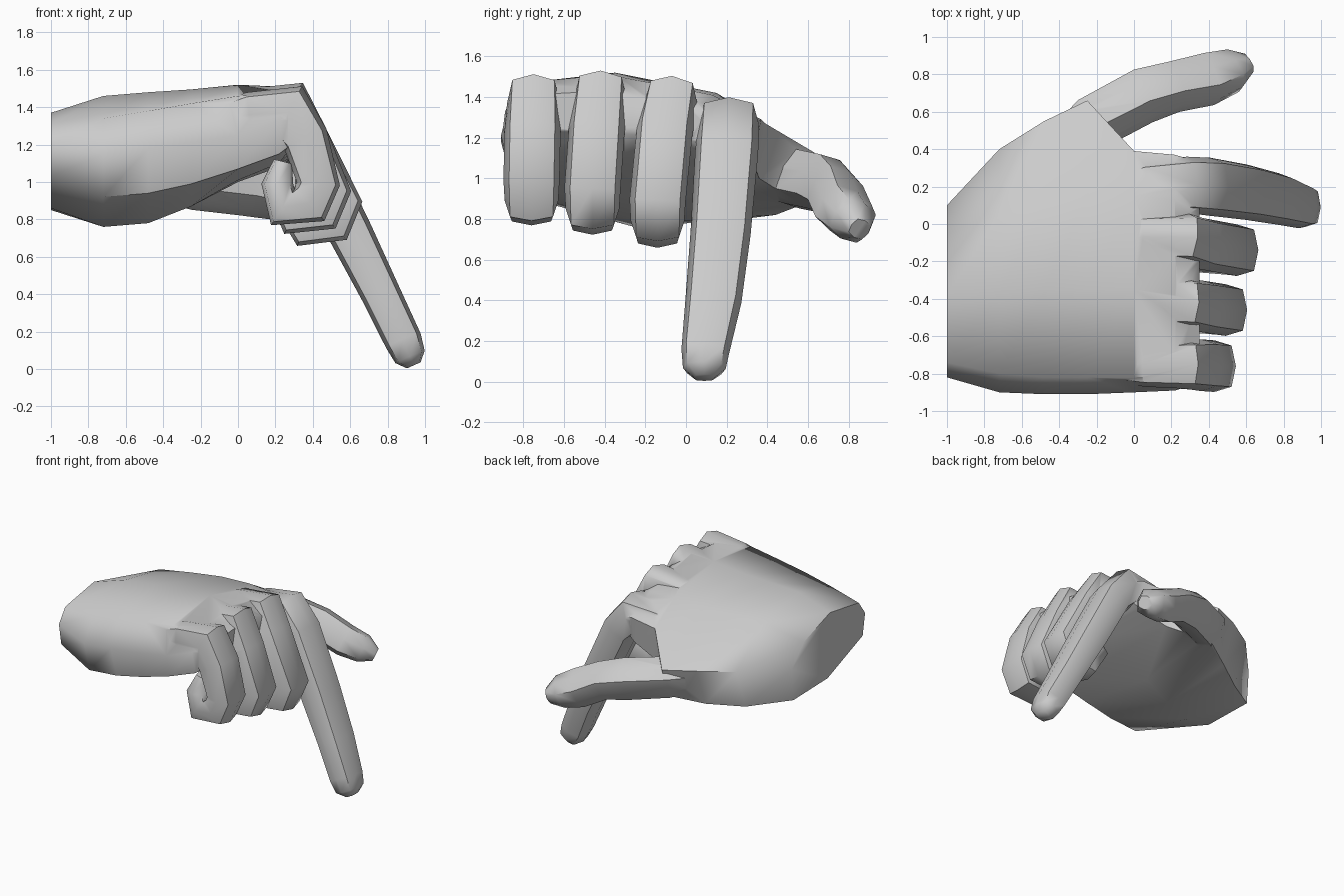
import bpy, bmesh, math
from mathutils import Vector

if "Cube" in bpy.data.objects:
    bpy.data.objects.remove(bpy.data.objects["Cube"])


def skin(name, rings):
    """Skin a list of equal-length point rings and cap both ends."""
    bm = bmesh.new()
    vr = [[bm.verts.new(p) for p in r] for r in rings]
    n = len(vr[0])
    for a, b in zip(vr, vr[1:]):
        for i in range(n):
            j = (i + 1) % n
            bm.faces.new((a[i], a[j], b[j], b[i]))
    bm.faces.new(vr[0][::-1])
    bm.faces.new(vr[-1])
    bmesh.ops.recalc_face_normals(bm, faces=bm.faces)
    me = bpy.data.meshes.new(name)
    bm.to_mesh(me)
    bm.free()
    ob = bpy.data.objects.new(name, me)
    bpy.context.collection.objects.link(ob)
    return ob


def tube(name, path, side=(0, 1, 0), sides=8, square=1.13):
    """Eight-sided limb; path rows are (x, y, z, half width, half depth)."""
    pts = [Vector(p[:3]) for p in path]
    rings = []
    for i, p in enumerate(path):
        d0 = (pts[i] - pts[max(i - 1, 0)]).normalized()
        d1 = (pts[min(i + 1, len(pts) - 1)] - pts[i]).normalized()
        t = (d0 + d1).normalized()
        s = Vector(side)
        s = (s - t * s.dot(t)).normalized()
        u = t.cross(s)
        ring = []
        for k in range(sides):
            a = 2 * math.pi * k / sides
            f = square if k % 2 else 1
            ring.append(pts[i] + f * (s * p[3] * math.cos(a) + u * p[4] * math.sin(a)))
        rings.append(ring)
    return skin(name, rings)


# Palm: cross-sections (y, z) along x, thumb heel on the +y side
sections = [
    (-1.0, [(-.79, 1.03), (-.82, 1.2), (-.74, 1.31), (-.38, 1.37),
            (-.05, 1.26), (.10, 1.1), (.08, .85), (-.35, .86)]),
    (-.72, [(-.84, .92), (-.90, 1.15), (-.80, 1.34), (-.38, 1.46),
            (.05, 1.38), (.40, 1.12), (.28, .80), (-.25, .76)]),
    (-.48, [(-.84, .94), (-.91, 1.18), (-.82, 1.38), (-.36, 1.48),
            (.10, 1.40), (.55, 1.12), (.44, .82), (-.2, .78)]),
    (-.25, [(-.84, .99), (-.91, 1.21), (-.82, 1.42), (-.35, 1.495),
            (.15, 1.41), (.66, 1.11), (.57, .87), (-.15, .87)]),
    (0.0, [(-.86, 1.07), (-.90, 1.25), (-.82, 1.46), (-.35, 1.52),
           (.15, 1.42), (.39, 1.27), (.36, 1.0), (-.2, 1.01)]),
    (.22, [(-.85, 1.15), (-.89, 1.33), (-.81, 1.47), (-.38, 1.51),
           (.13, 1.41), (.37, 1.29), (.33, 1.08), (-.3, 1.10)]),
    (.35, [(-.82, 1.25), (-.85, 1.33), (-.78, 1.41), (-.4, 1.43),
           (.1, 1.33), (.33, 1.26), (.30, 1.16), (-.3, 1.22)]),
]
hand = skin("hand", [[(x, y, z) for y, z in s] for x, s in sections])
parts = []

# Curled fingers: knuckle y, knuckle lift, lower y, forward reach, drop
for name, yk, up, yl, reach, drop in (
        ("little_finger", -.75, 0, -.76, 0, 0),
        ("ring_finger", -.42, .02, -.46, .06, -.04),
        ("middle_finger", -.07, -.01, -.14, .12, -.10)):
    parts.append(tube(name, [
        (-.20, yk, 1.30, .08, .08),
        (.06, yk, 1.36 + up, .12, .12),
        (.27, yk, 1.37 + up, .13, .16),
        (.36, (yk + yl) / 2, 1.23, .138, .125),
        (.43 + reach, yl, .99 + drop, .138, .115),
        (.385 + reach, yl, .89 + drop, .132, .125),
        (.24 + reach, yl, .865 + drop, .12, .115),
        (.21 + reach / 2, yl, .99 + drop, .11, .085),
        (.24 + reach / 2, yl, 1.11 + drop, .06, .05)]))

# Pointing index finger
parts.append(tube("index_finger", [
    (-.15, .17, 1.20, .08, .08),
    (.08, .20, 1.25, .13, .12),
    (.28, .21, 1.26, .15, .15),
    (.40, .20, 1.13, .155, .125),
    (.60, .17, .73, .148, .118),
    (.765, .135, .40, .138, .105),
    (.885, .095, .15, .118, .10),
    (.92, .09, .065, .105, .085),
    (.94, .09, .02, .05, .04)]))

# Thumb
parts.append(tube("thumb", [
    (-.45, .34, 1.02, .10, .10),
    (-.22, .54, 1.00, .13, .14),
    (.05, .685, .97, .135, .14),
    (.22, .735, .93, .125, .125),
    (.40, .775, .84, .135, .12),
    (.53, .82, .79, .11, .105),
    (.61, .855, .75, .055, .05)], side=(-.3, .8, -.5)))

# Fuse all parts into one skin
bpy.context.view_layer.objects.active = hand
for p in parts:
    m = hand.modifiers.new(p.name, 'BOOLEAN')
    m.operation = 'UNION'
    m.solver = 'EXACT'
    m.use_self = True
    m.object = p
    bpy.ops.object.modifier_apply(modifier=m.name)
    bpy.data.objects.remove(p)
bpy.ops.object.select_all(action='DESELECT')
hand.select_set(True)
bpy.ops.object.shade_smooth_by_angle(angle=math.radians(60))
